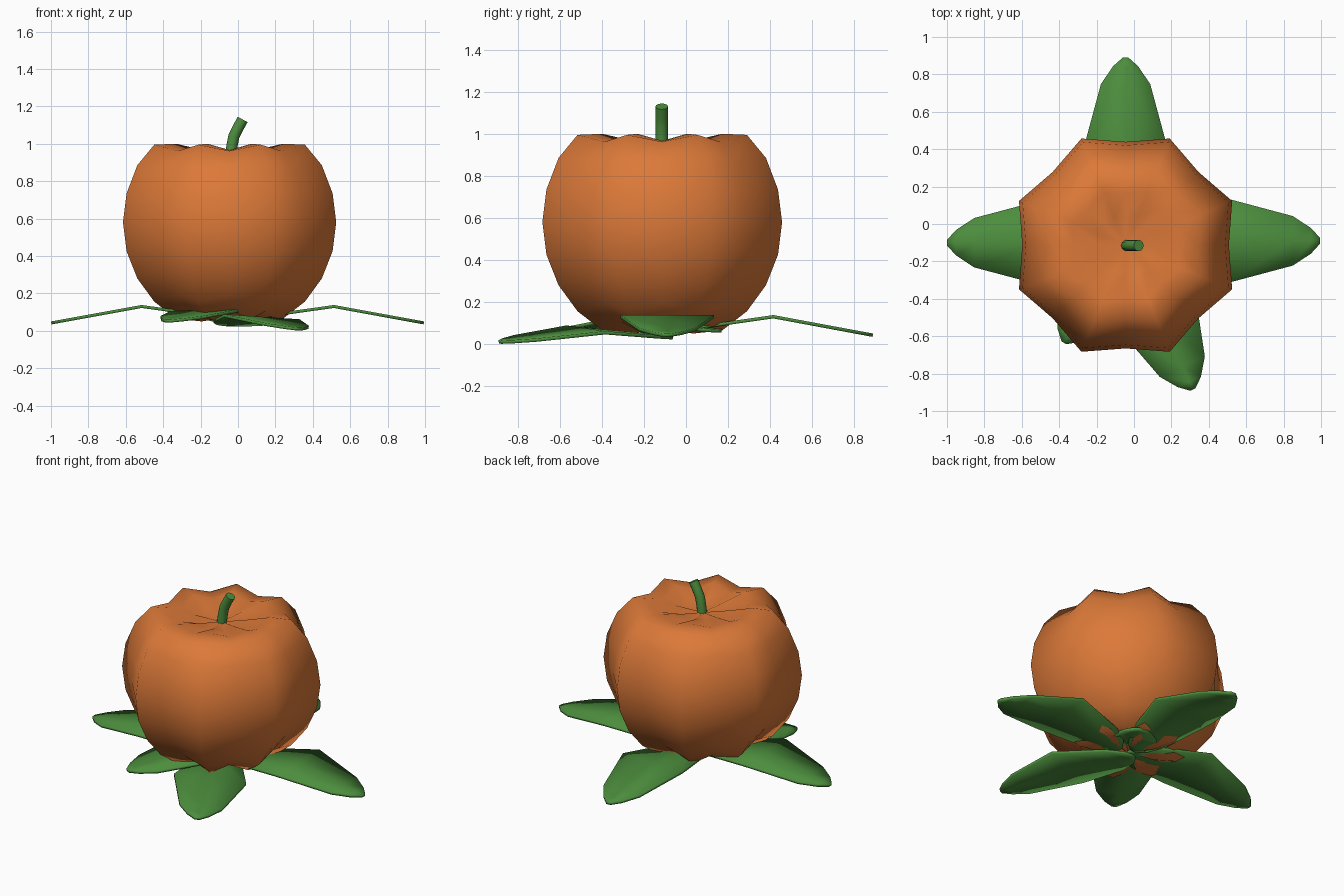
import bpy, bmesh, math
from mathutils import Vector

if "Cube" in bpy.data.objects:
    bpy.data.objects.remove(bpy.data.objects["Cube"])

CX, CY = -0.045, -0.113


def material(name, rgb):
    m = bpy.data.materials.new(name)
    m.diffuse_color = (*rgb, 1)
    m.use_nodes = True
    m.node_tree.nodes["Principled BSDF"].inputs["Base Color"].default_value = m.diffuse_color
    return m


ORANGE = material("orange", (0.71, 0.19, 0.04))
GREEN = material("green", (0.073, 0.27, 0.047))


def finish(name, bm, mat, angle):
    bmesh.ops.recalc_face_normals(bm, faces=bm.faces)
    me = bpy.data.meshes.new(name)
    bm.to_mesh(me)
    bm.free()
    ob = bpy.data.objects.new(name, me)
    bpy.context.collection.objects.link(ob)
    me.materials.append(mat)
    bpy.ops.object.select_all(action='DESELECT')
    ob.select_set(True)
    bpy.context.view_layer.objects.active = ob
    bpy.ops.object.shade_smooth_by_angle(angle=math.radians(angle))
    return ob


# Pumpkin body: eight lobes, dented at both poles
PROFILE = [(0.16, 0.05), (0.309, 0.065), (0.436, 0.156), (0.534, 0.28), (0.596, 0.425),
           (0.617, 0.58), (0.596, 0.735), (0.534, 0.885), (0.436, 0.995),
           (0.309, 1.0), (0.16, 0.968)]
bm = bmesh.new()
rings = []
for r, z in PROFILE:
    ring = []
    for k in range(16):
        a = k * math.pi / 8 + math.pi / 8
        f = 1.0 if k % 2 == 0 else 0.895          # ridge, then valley
        zz = 0.58 + (z - 0.58) * (1.0 if k % 2 == 0 else 0.92)
        ring.append(bm.verts.new((CX + r * f * math.cos(a), CY + r * f * math.sin(a), zz)))
    rings.append(ring)
for lo, hi in zip(rings, rings[1:]):
    for k in range(16):
        n = (k + 1) % 16
        bm.faces.new((lo[k], lo[n], hi[n], hi[k]))
for ring, z in ((rings[0], 0.075), (rings[-1], 0.94)):
    pole = bm.verts.new((CX, CY, z))
    for k in range(16):
        bm.faces.new((ring[k], ring[(k + 1) % 16], pole))
finish("pumpkin_body", bm, ORANGE, 60)

# Bent stem
bm = bmesh.new()
rings = []
for x, z, tilt in ((-0.04, 0.93, 0), (-0.032, 0.99, 8), (-0.022, 1.04, 18), (0.0, 1.085, 28), (0.025, 1.13, 28)):
    t = math.radians(tilt)
    rings.append([bm.verts.new((x + 0.03 * math.cos(a) * math.cos(t), CY - 0.002 + 0.03 * math.sin(a),
                                z - 0.03 * math.cos(a) * math.sin(t)))
                  for a in (i * math.pi / 6 for i in range(12))])
for lo, hi in zip(rings, rings[1:]):
    for k in range(12):
        n = (k + 1) % 12
        bm.faces.new((lo[k], lo[n], hi[n], hi[k]))
bm.faces.new(rings[0])
bm.faces.new(rings[-1])
finish("stem", bm, GREEN, 40)

# Leaves: flat outline folded across the middle
OUTLINE = [(0, 0.02), (0.04, 0.075), (0.15, 0.14), (0.5, 0.222), (0.85, 0.132), (0.95, 0.068), (1, 0.015)]


def leaf(name, base, tip, zs, roll=0.0):
    base, tip = Vector(base), Vector(tip)
    d = (tip - base).normalized()
    side = Vector((-d.y, d.x))
    z0, zm, z1 = zs
    bm = bmesh.new()
    rows = []
    for t, w in OUTLINE:
        z = z0 + (zm - z0) * t * 2 if t <= 0.5 else zm + (z1 - zm) * (t * 2 - 1)
        c = base.lerp(tip, t)
        rows.append([bm.verts.new((*(c + side * w * s), z + roll * w * s)) for s in (-1, 0, 1)])
    for a, b in zip(rows, rows[1:]):
        for i in (0, 1):
            bm.faces.new((a[i], b[i], b[i + 1], a[i + 1]))
    ob = finish(name, bm, GREEN, 30)
    if ob.data.polygons[0].normal.z < 0:
        ob.data.flip_normals()
    mod = ob.modifiers.new("thickness", 'SOLIDIFY')
    mod.thickness = 0.016
    mod.offset = -1


FLAT = (0.07, 0.138, 0.05)
leaf("leaf_right", (0.03, -0.09), (0.995, -0.09), FLAT)
leaf("leaf_left", (-0.03, -0.1), (-1.0, -0.1), FLAT)
leaf("leaf_back", (CX, -0.06), (CX, 0.89), FLAT)
leaf("leaf_front", (-0.06, -0.07), (0.315, -0.885), (0.04, 0.075, 0.018), -0.06)
leaf("leaf_front_left", (0.11, 0.16), (-0.375, -0.635), (0.07, 0.125, 0.06))
